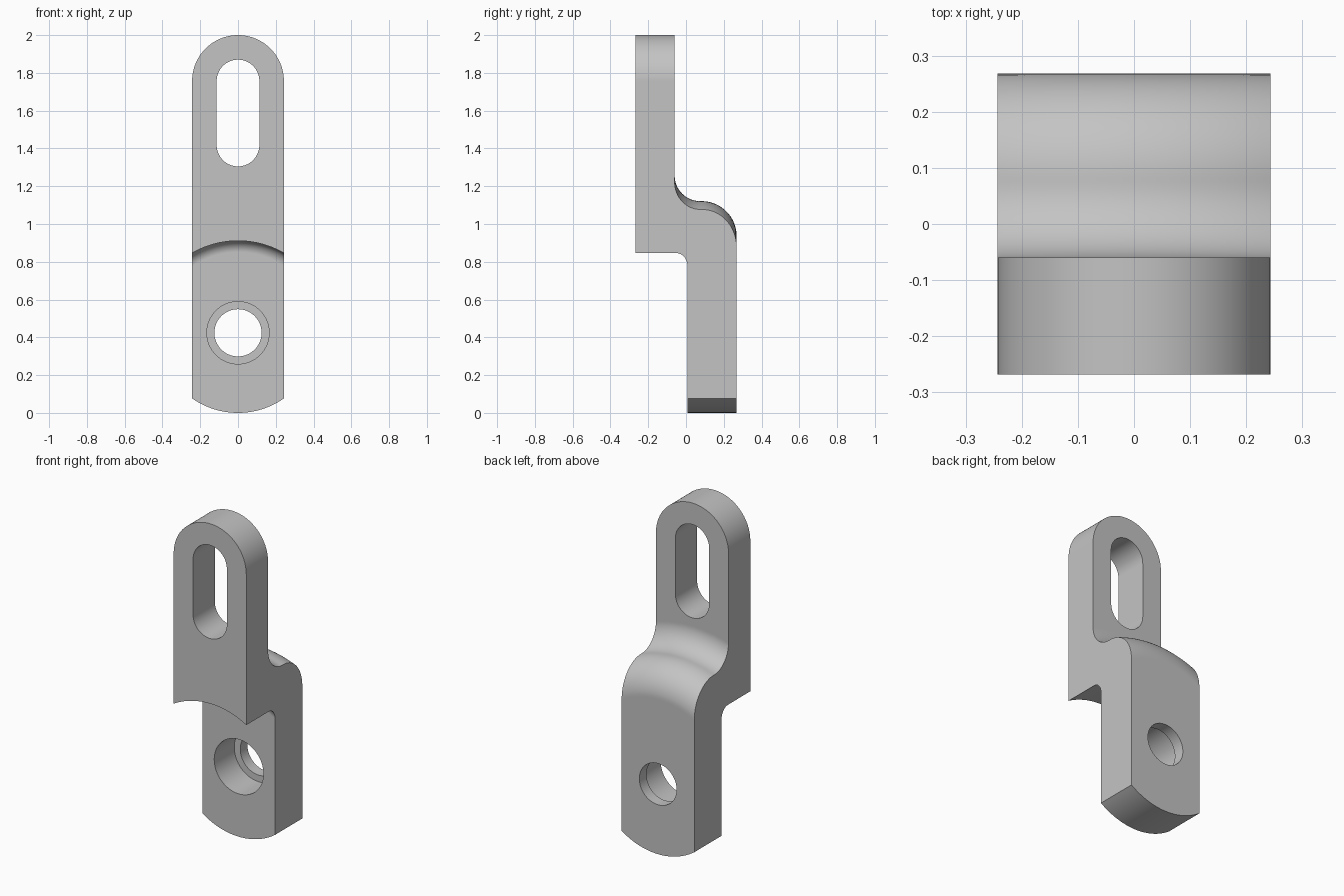
import bpy, bmesh
from math import pi, sin, cos, asin
from mathutils import Vector

cube = bpy.data.objects.get("Cube")
if cube:
    bpy.data.objects.remove(cube, do_unlink=True)

HALF_W = 0.243                    # half width of the bracket
PIVOT = 0.424                     # height of the round hole's axis
TOP = 2 - HALF_W                  # centre of the rounded top
FRONT, STEP_FRONT = -0.268, 0.008
STEP_BACK, BACK = -0.06, 0.268

steel = bpy.data.materials.new("plain_grey")
steel.use_nodes = True
grey = (0.55, 0.55, 0.55, 1)
steel.diffuse_color = grey
steel.node_tree.nodes["Principled BSDF"].inputs["Base Color"].default_value = grey


def arc(cx, cy, r, start, end, n):
    angles = [start + (end - start) * i / n for i in range(n + 1)]
    return [(cx + r * cos(a), cy + r * sin(a)) for a in angles]


def make_object(name, bm):
    bmesh.ops.recalc_face_normals(bm, faces=bm.faces)
    mesh = bpy.data.meshes.new(name)
    bm.to_mesh(mesh)
    bm.free()
    obj = bpy.data.objects.new(name, mesh)
    obj.data.materials.append(steel)
    bpy.context.collection.objects.link(obj)
    return obj


def prism(name, outline, y0, y1):
    """Extrude an (x, z) outline from y0 to y1."""
    bm = bmesh.new()
    face = bm.faces.new([bm.verts.new((x, y0, z)) for x, z in outline])
    new = bmesh.ops.extrude_face_region(bm, geom=[face])["geom"]
    bmesh.ops.translate(bm, vec=(0, y1 - y0, 0),
                        verts=[v for v in new if isinstance(v, bmesh.types.BMVert)])
    return make_object(name, bm)


def revolve(name, profile, steps):
    """Spin a (y, radius) profile about the hole's axis."""
    bm = bmesh.new()
    verts = [bm.verts.new((0, y, PIVOT + r)) for y, r in profile]
    edges = [bm.edges.new(pair) for pair in zip(verts, verts[1:])]
    bmesh.ops.spin(bm, geom=verts + edges, cent=(0, 0, PIVOT), axis=(0, 1, 0),
                   angle=2 * pi, steps=steps)
    bmesh.ops.remove_doubles(bm, verts=bm.verts, dist=1e-5)
    return make_object(name, bm)


def combine(target, cutter, operation):
    cutter.hide_render = True
    mod = target.modifiers.new(operation.lower(), 'BOOLEAN')
    mod.operation, mod.solver, mod.object = operation, 'EXACT', cutter
    bpy.context.view_layer.objects.active = target
    bpy.ops.object.modifier_apply(modifier=mod.name)
    bpy.data.objects.remove(cutter, do_unlink=True)


# Offset section: undercut with fillet, upper arm, hollow and rounded shoulder
undercut, fillet = 0.487, 0.06
shoulder, hollow, round_r = 0.697, 0.135, 0.185
profile = [(STEP_FRONT, 0)]
profile += arc(STEP_FRONT - fillet, undercut - fillet, fillet, 0, pi / 2, 10)
profile += [(FRONT, undercut), (FRONT, 1.7), (STEP_BACK, 1.7)]
profile += arc(STEP_BACK + hollow, shoulder + hollow, hollow, pi, 1.5 * pi, 16)
profile += arc(BACK - round_r, shoulder - round_r, round_r, pi / 2, 0, 18)
profile += [(BACK, 0)]
bracket = revolve("offset_bracket", profile, 240)

# Trim to the front outline: round top, straight sides, shallow curved foot
spread = asin(HALF_W / PIVOT)
outline = arc(0, TOP, HALF_W, 0, pi, 48)
outline += arc(0, PIVOT, PIVOT, 1.5 * pi - spread, 1.5 * pi + spread, 32)
combine(bracket, prism("outline_trim", outline, -0.4, 0.4), 'INTERSECT')

# Long slot in the upper arm
slot_r = 0.113
slot = arc(0, TOP, slot_r, 0, pi, 32) + arc(0, 1.418, slot_r, pi, 2 * pi, 32)
combine(bracket, prism("slot_cutter", slot, -0.5, 0.5), 'DIFFERENCE')

# Round hole with a wide counterbore from the front
for radius, depth in ((0.165, 0.2), (0.125, 0.5)):
    circle = arc(0, PIVOT, radius, 0, 2 * pi, 64)[:-1]
    combine(bracket, prism("bore_cutter", circle, -0.5, depth), 'DIFFERENCE')

# Clean the flat faces and shade
bm = bmesh.new()
bm.from_mesh(bracket.data)
bmesh.ops.remove_doubles(bm, verts=bm.verts, dist=1e-5)
bmesh.ops.dissolve_limit(bm, angle_limit=0.003, verts=bm.verts, edges=bm.edges)
bm.to_mesh(bracket.data)
bm.free()
bpy.ops.object.select_all(action='DESELECT')
bracket.select_set(True)
bpy.context.view_layer.objects.active = bracket
bpy.ops.object.shade_smooth_by_angle(angle=pi / 6)
weighted = bracket.modifiers.new("flat_face_normals", 'WEIGHTED_NORMAL')
weighted.keep_sharp = True
